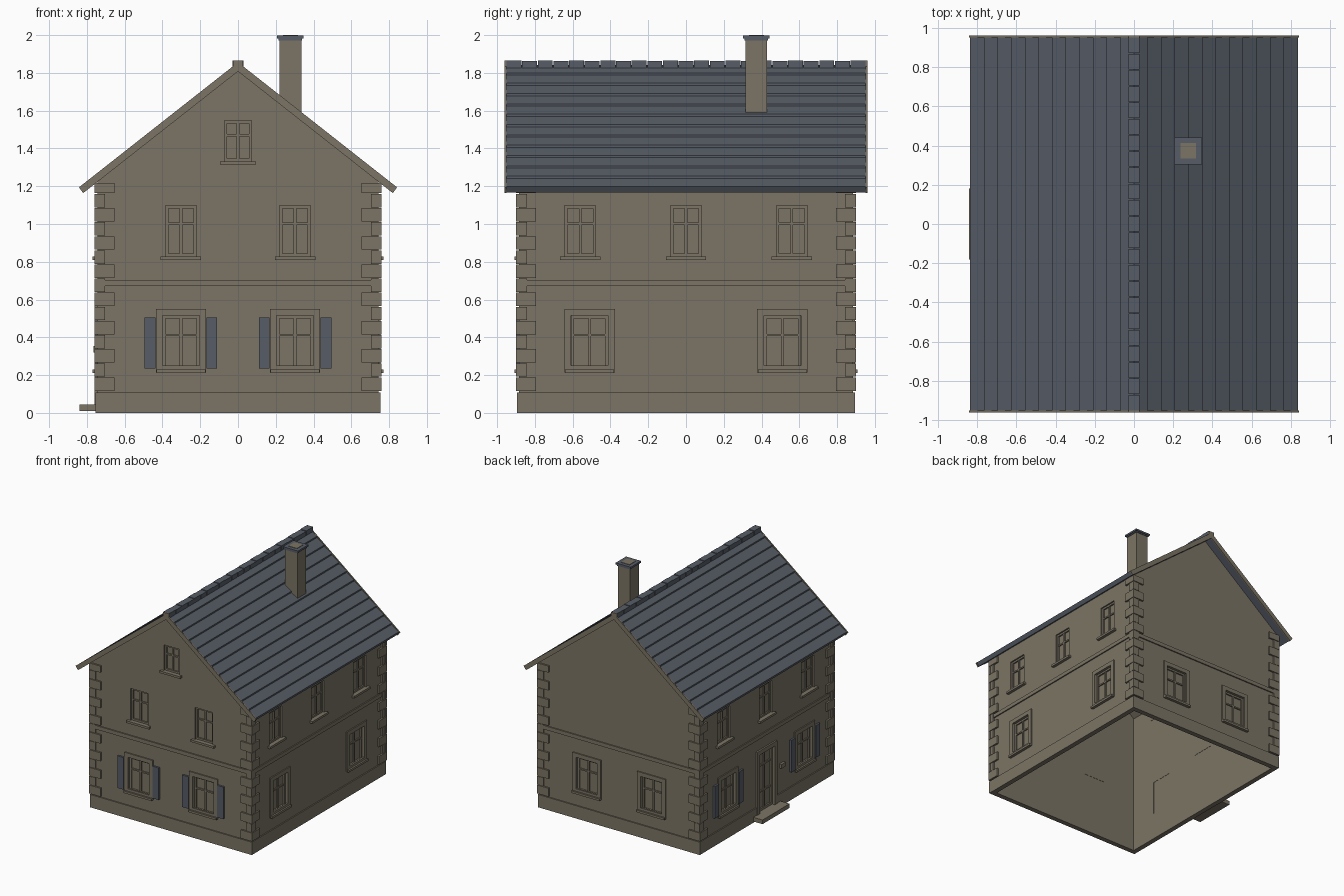
import bpy, bmesh
from math import radians
from mathutils import Matrix, Vector

cube = bpy.data.objects.get("Cube")
if cube:
    bpy.data.objects.remove(cube, do_unlink=True)


def material(name, rgb):
    m = bpy.data.materials.new(name)
    m.use_nodes = True
    m.diffuse_color = (*rgb, 1)
    m.node_tree.nodes["Principled BSDF"].inputs["Base Color"].default_value = (*rgb, 1)
    return m


STONE = material("warm_stone", (0.2, 0.175, 0.13))
SLATE = material("blue_slate", (0.095, 0.11, 0.135))

HX, HY = 0.745, 0.885          # half width and half depth of the walls
APEX, SLOPE = 1.81, 0.786      # underside of the roof
parts = {}                     # part name -> (bmesh, material)


def part(name, mat=STONE):
    return parts.setdefault(name, (bmesh.new(), mat))[0]


def box(bm, m, u, d, z):
    """Box on a wall: u along it, d outward from it, z up."""
    size = Matrix.Diagonal((u[1] - u[0], d[1] - d[0], z[1] - z[0], 1))
    mid = Matrix.Translation((sum(u) / 2, -sum(d) / 2, sum(z) / 2))
    bmesh.ops.create_cube(bm, size=1, matrix=m @ mid @ size)


def prism(bm, pts, y0, y1):
    """Extrude an x-z profile along y."""
    face = bm.faces.new([bm.verts.new((x, y0, z)) for x, z in pts])
    ext = bmesh.ops.extrude_face_region(bm, geom=[face])
    new = [g for g in ext["geom"] if isinstance(g, bmesh.types.BMVert)]
    bmesh.ops.translate(bm, verts=new, vec=Vector((0, y1 - y0, 0)))


def wall_frame(degrees, dist):
    return Matrix.Rotation(radians(degrees), 4, "Z") @ Matrix.Translation((0, -dist, 0))


def house_profile(half, apex, bottom):
    eave = apex - SLOPE * half
    return [(-half, bottom), (half, bottom), (half, eave), (0, apex), (-half, eave)]


FRONT, RIGHT = wall_frame(0, HY), wall_frame(90, HX)
BACK, LEFT = wall_frame(180, HY), wall_frame(270, HX)
WORLD = Matrix.Identity(4)


def border(bm, m, c, half, z0, z1, w, d):
    """Rectangular frame growing inward by w."""
    box(bm, m, (c - half, c - half + w), d, (z0, z1))
    box(bm, m, (c + half - w, c + half), d, (z0, z1))
    box(bm, m, (c - half + w, c + half - w), d, (z0, z0 + w))
    box(bm, m, (c - half + w, c + half - w), d, (z1 - w, z1))


def window(m, c, half, z0, z1, sill):
    """Recessed sash window with a sill."""
    box(part("cutter"), m, (c - half, c + half), (-0.08, 0.05), (z0, z1))
    box(part("window_panes"), m, (c - half, c + half), (-0.03, -0.024), (z0, z1))
    bars = part("window_frames")
    border(bars, m, c, half, z0, z1, 0.015, (-0.03, -0.012))
    box(bars, m, (c - 0.007, c + 0.007), (-0.03, -0.014), (z0, z1))
    zc = z0 + (z1 - z0) * 0.64
    box(bars, m, (c - half, c + half), (-0.03, -0.014), (zc - 0.006, zc + 0.006))
    box(part("window_sills"), m, (c - sill, c + sill), (-0.02, 0.024), (z0 - 0.018, z0))


def ground_window(m, c, shutters):
    """Window with a raised stone surround and optional shutters."""
    window(m, c, 0.097, 0.23, 0.515, 0.13)
    border(part("window_surrounds"), m, c, 0.133, 0.215, 0.55, 0.035, (-0.005, 0.01))
    if shutters:
        for s in (-1, 1):
            a, b = sorted((c + s * 0.135, c + s * 0.192))
            box(part("shutters", SLATE), m, (a, b), (-0.002, 0.016), (0.235, 0.505))


# Windows
for c in (-0.302, 0.302):
    ground_window(FRONT, c, True)
    ground_window(BACK, c, False)
    window(FRONT, c, 0.082, 0.828, 1.098, 0.107)
window(FRONT, 0, 0.072, 1.332, 1.548, 0.095)
for m, shutters in ((RIGHT, False), (LEFT, True)):
    for c in (-0.51, 0.51):
        ground_window(m, c, shutters)
    for c in (-0.56, 0, 0.56):
        window(m, c, 0.082, 0.828, 1.098, 0.107)

# Door with glazed upper lights, surround, doorstep and letter box
box(part("cutter"), LEFT, (-0.1, 0.1), (-0.08, 0.05), (0.045, 0.54))
box(part("door"), LEFT, (-0.1, 0.1), (-0.03, -0.022), (0.045, 0.54))
border(part("door"), LEFT, 0, 0.1, 0.045, 0.54, 0.02, (-0.03, -0.01))
box(part("door"), LEFT, (-0.008, 0.008), (-0.03, -0.012), (0.045, 0.54))
for z in (0.2, 0.42):
    box(part("door"), LEFT, (-0.1, 0.1), (-0.03, -0.012), (z, z + 0.014))
for s in (-1, 1):
    a, b = sorted((s * 0.1, s * 0.133))
    box(part("door_surround"), LEFT, (a, b), (-0.005, 0.014), (0.045, 0.575))
box(part("door_surround"), LEFT, (-0.1, 0.1), (-0.005, 0.014), (0.54, 0.575))
box(part("doorstep"), LEFT, (-0.18, 0.18), (-0.01, 0.095), (0.01, 0.045))
box(part("letter_box"), LEFT, (0.18, 0.235), (-0.005, 0.02), (0.32, 0.355))

# Plinth, string course and corner quoins
for m, half in ((FRONT, HX), (RIGHT, HY), (BACK, HX), (LEFT, HY)):
    end = half + 0.01
    spans = [(-end, -0.133), (0.133, end)] if m is LEFT else [(-end, end)]
    for u in spans:
        box(part("plinth"), m, u, (-0.02, 0.01), (0, 0.108))
    if m is LEFT:
        box(part("plinth"), m, (-0.133, 0.133), (-0.02, 0.008), (0, 0.045))
    box(part("string_course"), m, (-end, end), (-0.005, 0.01), (0.672, 0.704))
    for s in (-1, 1):
        for i in range(15):
            z0 = 0.117 + i * 0.0747
            inner = half - (0.09 if i % 2 == 0 else 0.042)
            u = sorted((s * (half + 0.015), s * inner))
            thick = 0.015 if i % 2 == 0 else 0.013
            top = z0 + (0.071 if i < 14 else 0.055)
            box(part("quoins"), m, u, (-0.008, thick), (z0, top))

# Walls and hollow interior
prism(part("walls"), house_profile(HX, APEX + 0.006, 0), -HY, HY)
prism(part("interior_cutter"), house_profile(HX - 0.032, APEX - 0.04, -0.1),
      -HY + 0.032, HY - 0.032)

# Roof: lapped slate courses, bargeboards and ridge
COURSES, EAVE = 12, 0.835
for s in (-1, 1):
    pts = [(0, APEX), (EAVE - 0.018, APEX - SLOPE * (EAVE - 0.018))]
    for i in range(COURSES):
        for k, lift in ((i, 0.045), (i + 1, 0.033)):
            x = EAVE * (1 - k / COURSES)
            pts.append((x, APEX + lift - SLOPE * x))
    prism(part("roof_slates", SLATE), [(s * x, z) for x, z in pts], -0.952, 0.952)
    board = [(0, APEX - 0.002), (0.82, APEX - 0.002 - SLOPE * 0.82),
             (0.842, APEX + 0.046 - SLOPE * 0.842), (0, APEX + 0.046)]
    for y in (-0.956, 0.956):
        prism(part("bargeboards"), [(s * x, z) for x, z in board], y - 0.005, y + 0.005)
        if s > 0:
            box(part("ridge_ends"), WORLD, (-0.027, 0.027), (y - 0.005, y + 0.005), (1.83, 1.865))
TILES = 23
step = 1.904 / TILES
for i in range(TILES):
    a = -0.952 + i * step
    box(part("ridge_tiles", SLATE), WORLD, (-0.028, 0.028), (a + 0.002, a + step - 0.002),
        (1.825, 1.865 - 0.003 * (i % 2)))

# Chimney
CY = (-0.43, -0.315)
box(part("chimney"), WORLD, (0.22, 0.335), CY, (1.57, 1.98))
box(part("chimney_cap", SLATE), WORLD, (0.207, 0.347), (-0.442, -0.303), (1.982, 1.997))
box(part("chimney_cap", SLATE), WORLD, (0.215, 0.34), (-0.435, -0.31), (1.972, 1.982))
box(part("flue"), WORLD, (0.237, 0.317), (-0.413, -0.333), (1.99, 2.0))

# Turn every part into an object
objects = {}
for name, (bm, mat) in parts.items():
    bmesh.ops.recalc_face_normals(bm, faces=bm.faces)
    mesh = bpy.data.meshes.new(name)
    bm.to_mesh(mesh)
    bm.free()
    mesh.materials.append(mat)
    objects[name] = bpy.data.objects.new(name, mesh)
    bpy.context.collection.objects.link(objects[name])

# Hollow the walls and cut the openings
walls = objects["walls"]
bpy.context.view_layer.objects.active = walls
for name in ("interior_cutter", "cutter"):
    cutter = objects[name]
    cutter.hide_render = True
    mod = walls.modifiers.new(name, "BOOLEAN")
    mod.operation, mod.solver, mod.object = "DIFFERENCE", "EXACT", cutter
    bpy.ops.object.modifier_apply(modifier=mod.name)
    bpy.data.objects.remove(cutter, do_unlink=True)
